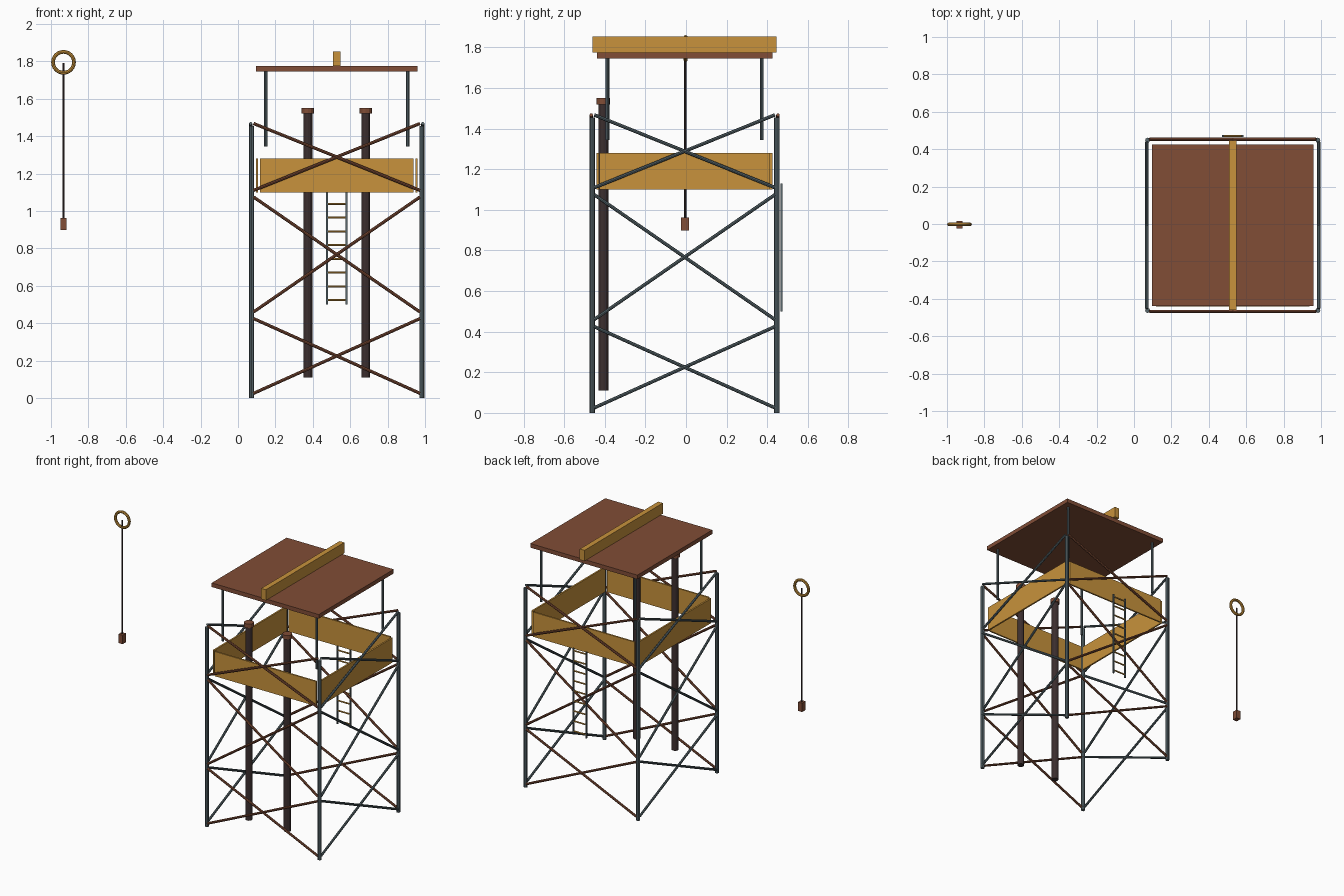
import bpy, math
from mathutils import Vector

if "Cube" in bpy.data.objects:
    bpy.data.objects.remove(bpy.data.objects["Cube"])

CX, CY = 0.528, -0.007   # tower centre


def material(name, rgb):
    m = bpy.data.materials.new(name)
    m.diffuse_color = (*rgb, 1)
    m.use_nodes = True
    m.node_tree.nodes["Principled BSDF"].inputs["Base Color"].default_value = m.diffuse_color
    return m


RUST = material("rust", (0.22, 0.075, 0.037))
STEEL = material("steel", (0.10, 0.14, 0.155))
WOOD = material("wood", (0.58, 0.29, 0.045))
DARK = material("dark_iron", (0.045, 0.028, 0.028))


def finish(name, mat, smooth=False):
    ob = bpy.context.object
    ob.name = name
    ob.data.materials.append(mat)
    if smooth:
        bpy.ops.object.shade_smooth_by_angle()
    return ob


def box(name, centre, size, mat):
    bpy.ops.mesh.primitive_cube_add(size=1, location=centre)
    ob = bpy.context.object
    ob.scale = size
    bpy.ops.object.transform_apply(location=False, rotation=False, scale=True)
    return finish(name, mat)


def rod(name, a, b, r, mat, sides=8):
    a, b = Vector(a), Vector(b)
    d = b - a
    bpy.ops.mesh.primitive_cylinder_add(vertices=sides, radius=r, depth=d.length,
        location=(a + b) / 2, rotation=d.to_track_quat('Z', 'Y').to_euler())
    return finish(name, mat)


# Corner posts and roof posts
for sx in (-1, 1):
    for sy in (-1, 1):
        x, y = CX + sx * 0.455, CY + sy * 0.455
        rod("corner_post", (x, y, 0), (x, y, 1.455), 0.0135, STEEL)
        x, y = CX + sx * 0.38, CY + sy * 0.38
        rod("roof_post", (x, y, 1.345), (x, y, 1.75), 0.009, STEEL)

# Cross braces: three tiers on every side
for z0, z1 in ((0.025, 0.425), (0.46, 1.075), (1.11, 1.468)):
    for s in (-1, 1):
        for a, b in ((z0, z1), (z1, z0)):
            y, x = CY + s * 0.46, CX + s * 0.46
            rod("front_brace", (CX - 0.445, y, a), (CX + 0.445, y, b), 0.0085, RUST)
            rod("side_brace", (x, CY - 0.445, a), (x, CY + 0.445, b), 0.0085, STEEL)

# Railing panels
for s in (-1, 1):
    box("front_panel", (CX, CY + s * 0.427, 1.19), (0.82, 0.012, 0.18), WOOD)
    box("side_panel", (CX + s * 0.427, CY, 1.19), (0.012, 0.84, 0.18), WOOD)

# Roof and ridge beam
box("roof", (CX, CY, 1.76), (0.865, 0.865, 0.03), RUST)
box("ridge_beam", (CX, CY, 1.814), (0.038, 0.905, 0.078), WOOD)

# Vertical pipes with caps
for s in (-1, 1):
    x, y = CX + s * 0.155, CY - 0.4
    rod("pipe", (x, y, 0.11), (x, y, 1.525), 0.024, DARK, 12)
    rod("pipe_cap", (x, y, 1.52), (x, y, 1.55), 0.033, RUST, 12)

# Ladder on the back
LY = 0.47
for s in (-1, 1):
    x = CX + s * 0.052
    box("ladder_rail", (x, LY, 0.815), (0.009, 0.011, 0.63), STEEL)
for i in range(9):
    z = 0.524 + i * 0.0735
    rod("ladder_rung", (CX - 0.056, LY, z), (CX + 0.056, LY, z), 0.0055, WOOD)

# Separate ring with hanging rod and weight
RX = -0.933
bpy.ops.mesh.primitive_torus_add(location=(RX, CY + 0.005, 1.795),
    rotation=(math.pi / 2, 0, 0), major_radius=0.056, minor_radius=0.010,
    major_segments=24, minor_segments=8)
finish("ring", WOOD, True)
rod("hanging_rod", (RX, CY + 0.003, 0.95), (RX, CY + 0.003, 1.79), 0.006, DARK)
box("weight", (RX, CY + 0.003, 0.93), (0.034, 0.04, 0.064), RUST)
